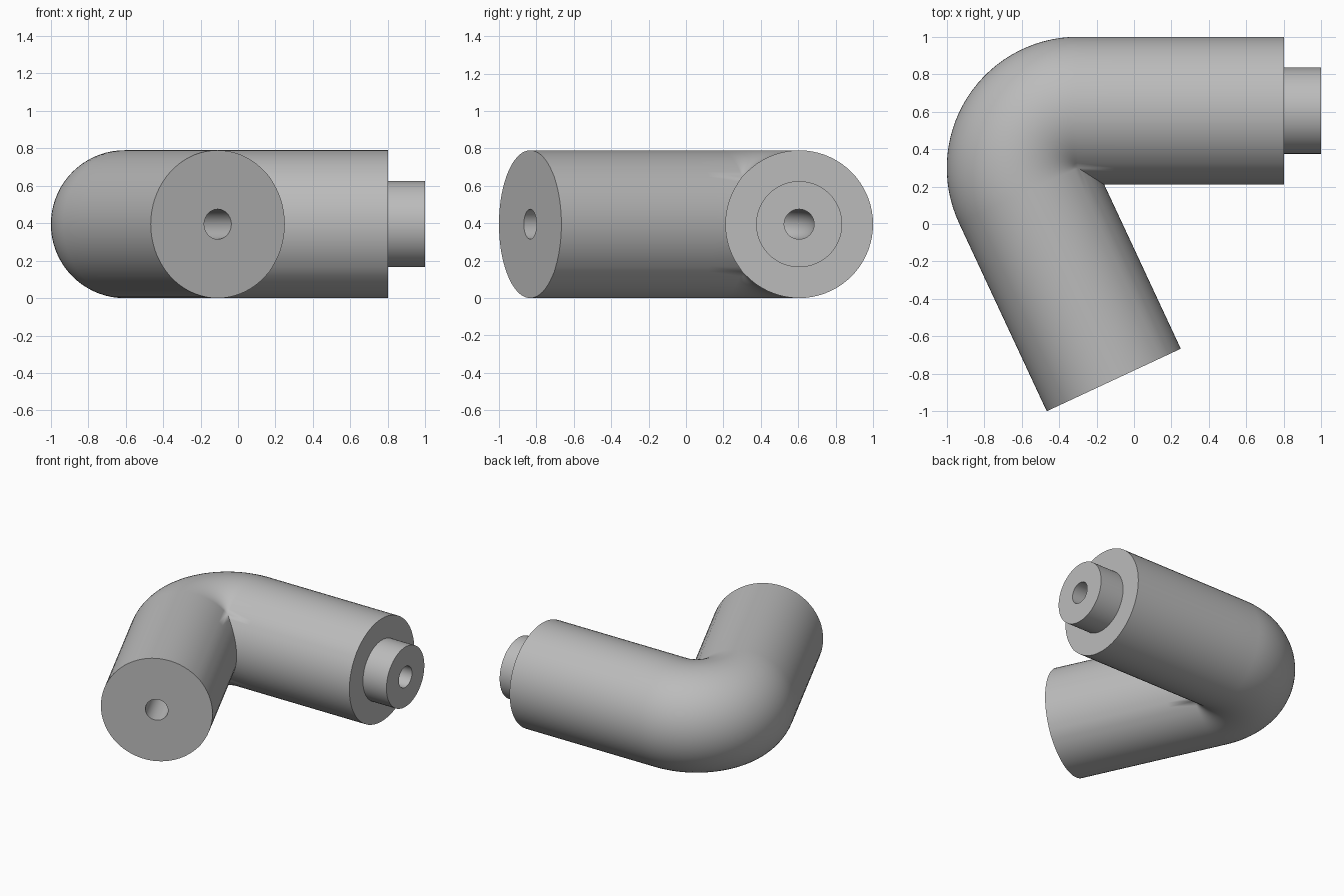
import bpy, bmesh
from math import sin, cos, pi, radians
from mathutils import Vector

if "Cube" in bpy.data.objects:
    bpy.data.objects.remove(bpy.data.objects["Cube"], do_unlink=True)

TUBE, NECK, BORE = 0.395, 0.23, 0.08    # radii
BEND_RADIUS, BEND = 0.305, radians(115)
CENTRE = Vector((-0.3, 0.3, TUBE))      # bend axis
SEGMENTS, STEPS = 72, 30
HALF_GAP = (pi - BEND) / 2              # half the angle between the arms

grey = bpy.data.materials.new("mid grey")
grey.use_nodes = True
colour = (0.5, 0.5, 0.5, 1)
grey.diffuse_color = colour
grey.node_tree.nodes["Principled BSDF"].inputs["Base Color"].default_value = colour

bm = bmesh.new()


def ring(radius, angle, along=0.0):
    """Circle around the path; its inner side is mitred where the arms meet."""
    out = Vector((-sin(angle), cos(angle), 0))
    tangent = Vector((cos(angle), sin(angle), 0))
    mitre = Vector((cos(HALF_GAP), -sin(HALF_GAP), 0))
    verts = []
    for i in range(SEGMENTS):
        t = 2 * pi * i / SEGMENTS
        r = BEND_RADIUS + radius * cos(t)
        if abs(r) < 0.004:
            r = 0
        if r < 0 and along == 0:
            p = CENTRE + mitre * (-r / sin(HALF_GAP))
        else:
            p = CENTRE + out * r + tangent * along
        verts.append(bm.verts.new(p + Vector((0, 0, radius * sin(t)))))
    return verts


# Closed chain of rings: outer skin, stepped neck, then back through the bore
angles = [BEND * i / STEPS for i in range(STEPS + 1)]
rings = [ring(TUBE, BEND, -1.108), ring(TUBE, BEND, -0.2)]
rings += [ring(TUBE, a) for a in reversed(angles)]
rings += [ring(TUBE, 0, 0.2), ring(TUBE, 0, 1.1)]
rings += [ring(NECK, 0, 1.1), ring(NECK, 0, 1.3), ring(BORE, 0, 1.3)]
rings += [ring(BORE, a) for a in angles]
rings += [ring(BORE, BEND, -1.108)]

for a, b in zip(rings, rings[1:] + rings[:1]):
    for i in range(SEGMENTS):
        j = (i + 1) % SEGMENTS
        bm.faces.new((a[i], a[j], b[j], b[i]))

# Weld the collapsed points along the mitre
bmesh.ops.remove_doubles(bm, verts=bm.verts[:], dist=0.00001)
bmesh.ops.recalc_face_normals(bm, faces=bm.faces[:])

mesh = bpy.data.meshes.new("elbow_pipe")
bm.to_mesh(mesh)
bm.free()
mesh.materials.append(grey)
pipe = bpy.data.objects.new("elbow_pipe", mesh)
bpy.context.collection.objects.link(pipe)
bpy.context.view_layer.objects.active = pipe
pipe.select_set(True)
bpy.ops.object.shade_smooth_by_angle(angle=radians(30))
